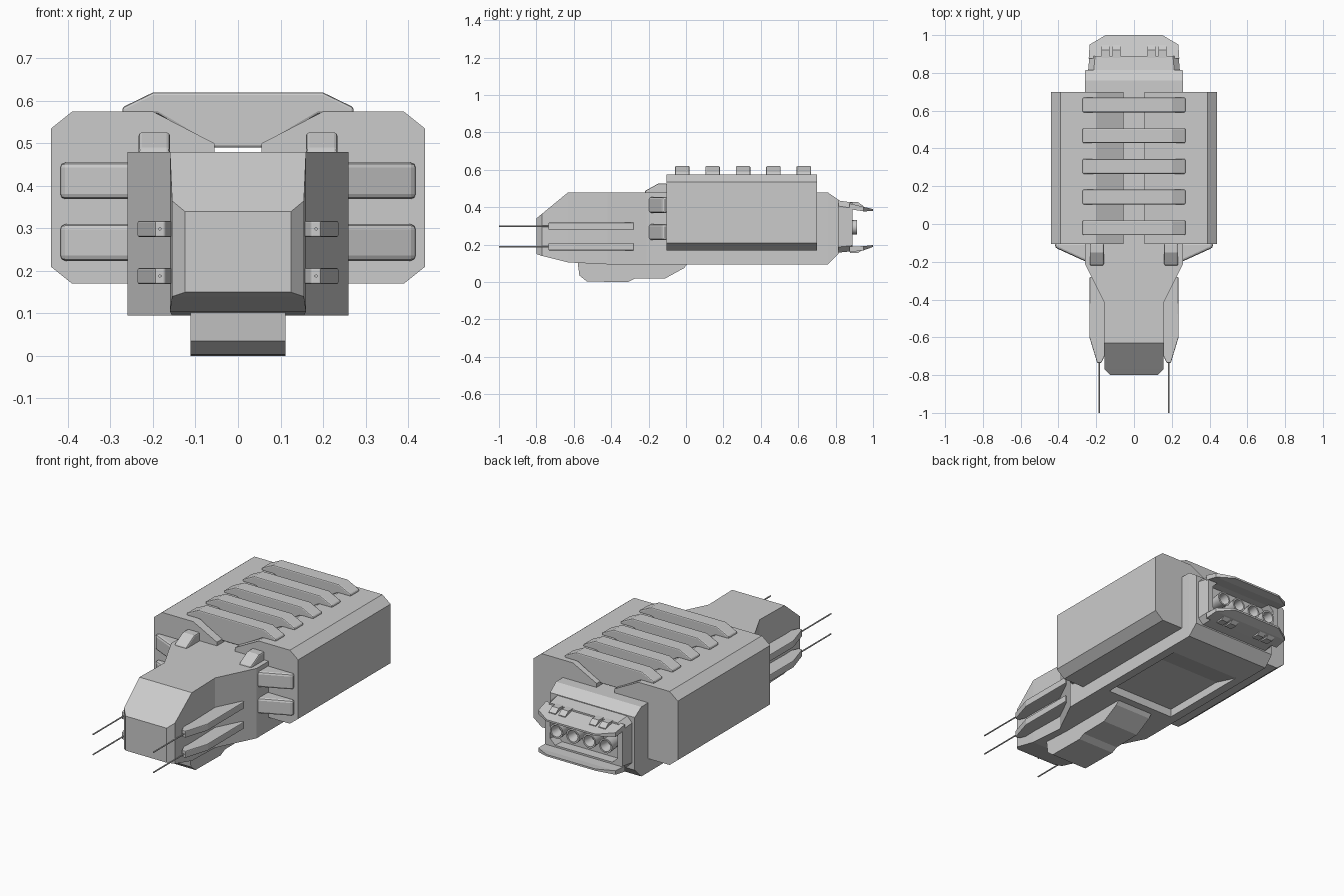
import bpy, bmesh, math
from mathutils import Vector, Matrix

if "Cube" in bpy.data.objects:
    bpy.data.objects.remove(bpy.data.objects["Cube"])


def finish(name, bm, mirror=False, bevel=0.0):
    bmesh.ops.recalc_face_normals(bm, faces=bm.faces)
    me = bpy.data.meshes.new(name)
    bm.to_mesh(me)
    bm.free()
    ob = bpy.data.objects.new(name, me)
    bpy.context.collection.objects.link(ob)
    if bevel:
        m = ob.modifiers.new("Bevel", 'BEVEL')
        m.width, m.segments = bevel, 2
    if mirror:
        m = ob.modifiers.new("Mirror", 'MIRROR')
        m.use_axis[0] = True
    return ob


def bridge(rings, bm):
    vs = [[bm.verts.new(p) for p in r] for r in rings]
    n = len(vs[0])
    for a, b in zip(vs, vs[1:]):
        for i in range(n):
            bm.faces.new((a[i], a[(i + 1) % n], b[(i + 1) % n], b[i]))
    bm.faces.new(vs[0])
    bm.faces.new(vs[-1])


def prism(name, pts, axis, a, b, **kw):
    """Extrude a 2D outline along x, y or z from a to b."""
    def place(u, v, t):
        return {'x': (t, u, v), 'y': (u, t, v), 'z': (u, v, t)}[axis]
    bm = bmesh.new()
    bridge([[place(u, v, t) for u, v in pts] for t in (a, b)], bm)
    return finish(name, bm, **kw)


def loft(name, sections, c=0.0, **kw):
    """Skin sections (y, half width, bottom, top) with optional cut corners."""
    rings = []
    for y, w, z0, z1 in sections:
        if c:
            ring = [(-w + c, z0), (w - c, z0), (w, z0 + c), (w, z1 - c),
                    (w - c, z1), (-w + c, z1), (-w, z1 - c), (-w, z0 + c)]
        else:
            ring = [(-w, z0), (w, z0), (w, z1), (-w, z1)]
        rings.append([(x, y, z) for x, z in ring])
    bm = bmesh.new()
    bridge(rings, bm)
    return finish(name, bm, **kw)


# Main hull with narrow nose, flared shoulders and tapered stern
hull = loft("hull", [(-.80, .125, .15, .34), (-.77, .155, .14, .365), (-.63, .16, .105, .48),
                     (-.42, .155, .095, .48), (-.21, .26, .095, .48),
                     (.76, .26, .095, .478), (.815, .258, .15, .44)])

# Shallow recess in the underside
cutter = prism("belly_recess_cutter", [(.05, .0), (.05, .14), (.42, .14), (.58, .095), (.58, .0)],
               'x', -.21, .21)
cutter.hide_render = True
cutter.hide_viewport = True
cut = hull.modifiers.new("Recess", 'BOOLEAN')
cut.operation, cut.object, cut.solver = 'DIFFERENCE', cutter, 'EXACT'

# Chin fairing below the nose
prism("chin_fairing", [(-.58, .11), (-.57, .035), (-.53, .003), (-.31, 0), (-.275, .018),
                       (-.11, .02), (-.01, .075), (.02, .11)], 'x', -.112, .112)

# Large side pods
prism("side_pod", [(.055, .47), (.055, .5), (.2, .575), (.39, .575), (.44, .535),
                   (.44, .21), (.39, .17), (.2, .17)], 'y', -.105, .7, mirror=True)

# Cross ribs over the pods
for i in range(5):
    y = -.02 + i * .1625
    prism(f"top_rib_{i + 1}", [(-.272, .57), (-.272, .585), (-.2, .62), (.2, .62), (.272, .585),
                               (.272, .57), (.19, .57), (.055, .49), (-.055, .49), (-.19, .57)],
          'y', y - .039, y + .039, bevel=.006)

# Stub struts in front of the pods and small blisters on the shoulders
for i, z in enumerate((.267, .412)):
    prism(f"side_strut_{i + 1}", [(.22, -.1), (.22, -.205), (.26, -.197), (.418, -.125), (.418, -.1)],
          'z', z - .043, z + .043, mirror=True, bevel=.012)
prism("shoulder_blister", [(-.22, .46), (-.22, .487), (-.15, .526), (-.1, .526), (-.1, .46)],
      'x', .16, .234, mirror=True, bevel=.008)

# Blade-shaped gun mounts with thin barrels
for i, z in enumerate((.188, .299)):
    prism(f"gun_mount_{i + 1}", [(.14, -.28), (.235, -.28), (.236, -.6), (.195, -.735),
                                 (.172, -.735), (.14, -.66)],
          'z', z - .019, z + .019, mirror=True, bevel=.004)
    bm = bmesh.new()
    bmesh.ops.create_cone(bm, cap_ends=True, segments=6, radius1=.004, radius2=.004, depth=.3,
                          matrix=Matrix.Translation((.184, -.85, z)) @ Matrix.Rotation(math.pi / 2, 4, 'X'))
    finish(f"gun_barrel_{i + 1}", bm, mirror=True)

# Engine housing with a sunken rear face
loft("engine_housing", [(.79, .245, .155, .44), (.89, .236, .165, .425),
                        (.89, .205, .2, .39), (.835, .2, .2, .39)], c=.03)

# Rear flaps above and below the nozzles, with hinge blocks
loft("upper_flap", [(.875, .24, .39, .42), (.95, .235, .378, .402), (1.0, .15, .38, .39)])
loft("lower_flap", [(.875, .24, .16, .19), (.95, .235, .17, .192), (1.0, .15, .188, .198)])
for label, z in (("upper", .405), ("lower", .177)):
    for i, x in enumerate((.093, .152)):
        s = 1 if label == "upper" else -1
        prism(f"{label}_hinge_{i + 1}", [(.878, z - s * .012), (.878, z + s * .022),
                                         (.92, z + s * .022), (.948, z + s * .002), (.948, z - s * .014)],
              'x', x - .021, x + .021, mirror=True)

# Four hollow nozzles
for i in range(4):
    x = -.15 + .1 * i
    rings = []
    for y, r in ((.82, .03), (.87, .036), (.915, .04), (.915, .031), (.86, .022)):
        rings.append([(x + r * math.cos(k * math.pi / 8), y, .293 + r * math.sin(k * math.pi / 8))
                      for k in range(16)])
    bm = bmesh.new()
    bridge(rings, bm)
    nozzle = finish(f"nozzle_{i + 1}", bm)
    for p in nozzle.data.polygons:
        p.use_smooth = len(p.vertices) == 4
    bpy.context.view_layer.objects.active = nozzle
    nozzle.select_set(True)
    bpy.ops.object.shade_smooth_by_angle(angle=math.radians(35))
    nozzle.select_set(False)
